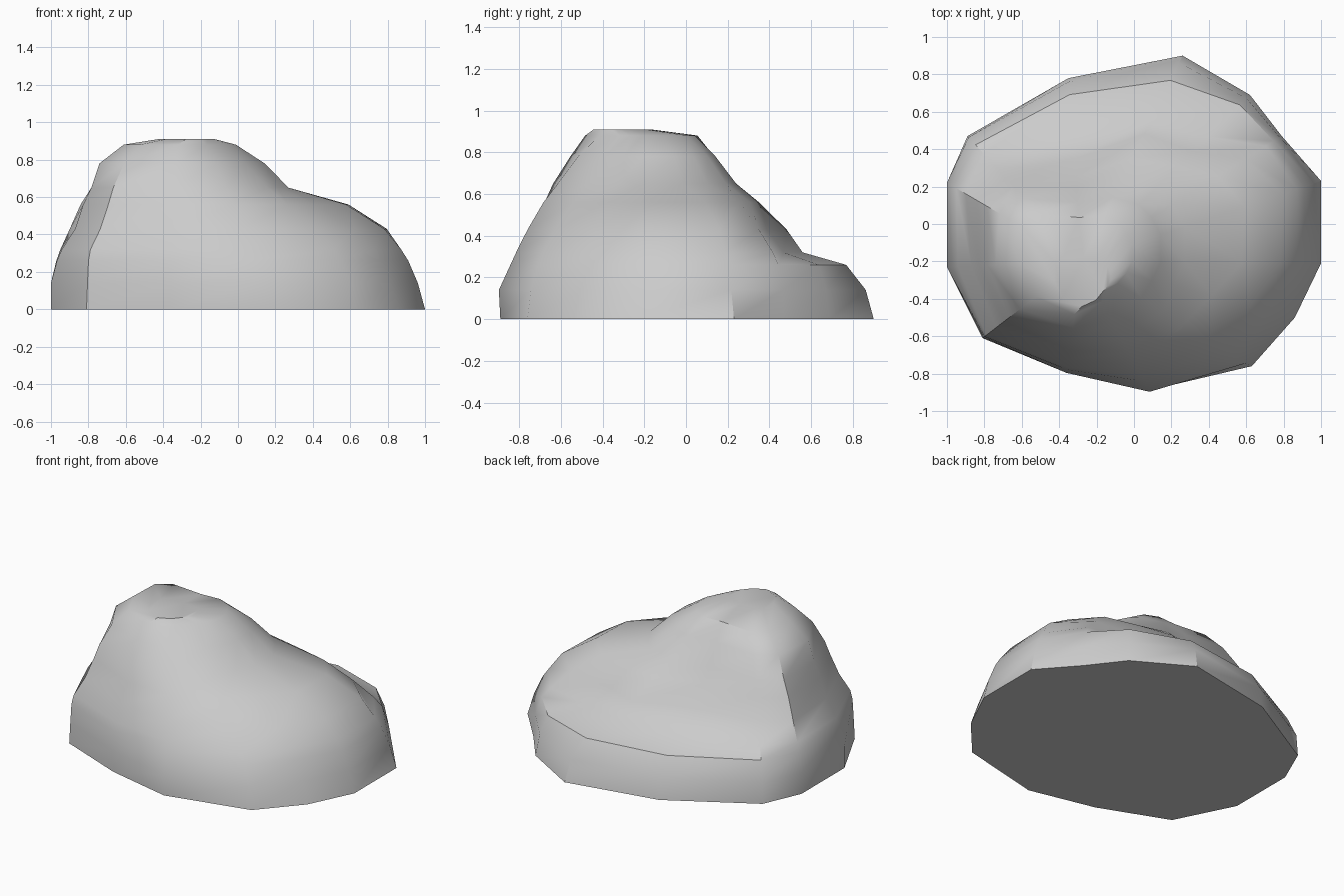
import bpy, bmesh, math

# Radial profiles: ground point x, y, then the share of the distance from
# the peak axis that the surface keeps at each height level
PEAK = (-0.28, -0.20)
LEVELS = (0.14, 0.26, 0.32, 0.43, 0.56, 0.65, 0.78, 0.88)
PROFILES = [
    (1.00, -0.21, .97, .93, .90, .83, .67, .43, .33, .21),
    (1.00, 0.23, .97, .93, .90, .84, .68, .43, .33, .21),
    (0.79, 0.47, .99, .96, .92, .82, .68, .45, .35, .22),
    (0.62, 0.69, .98, .94, .75, .66, .57, .44, .34, .23),
    (0.26, 0.90, .965, .88, .69, .62, .50, .40, .31, .22),
    (-0.35, 0.78, .98, .91, .66, .56, .46, .40, .32, .24),
    (-0.89, 0.47, .99, .93, .86, .73, .66, .60, .50, .38),
    (-1.00, 0.22, 1.0, .96, .93, .86, .78, .70, .61, .45),
    (-1.00, -0.23, 1.0, .955, .92, .82, .76, .70, .64, .46),
    (-0.81, -0.61, .99, .98, .96, .86, .78, .73, .62, .46),
    (-0.36, -0.79, 1.01, .98, .96, .89, .81, .74, .60, .48),
    (0.08, -0.89, 1.01, .93, .89, .81, .70, .60, .46, .31),
    (0.63, -0.76, .97, .91, .87, .76, .60, .48, .35, .21),
    (0.86, -0.50, .96, .91, .88, .79, .61, .43, .33, .21),
]

bm = bmesh.new()


def ring(z, shares, dx=0.0, dy=0.0):
    return [bm.verts.new((PEAK[0] + (p[0] - PEAK[0]) * s + dx,
                          PEAK[1] + (p[1] - PEAK[1]) * s + dy, z))
            for p, s in zip(PROFILES, shares)]


# Ground ring, contour rings and a small flat crown
rings = [ring(0, [1] * len(PROFILES))]
for i, z in enumerate(LEVELS):
    rings.append(ring(z, [p[2 + i] for p in PROFILES]))
rings.append(ring(0.91, [p[-1] * 0.5 for p in PROFILES], 0.02, -0.10))

# Skin between rings, flat underside and crown
for a, b in zip(rings, rings[1:]):
    for i in range(len(a)):
        j = (i + 1) % len(a)
        bm.faces.new((a[i], a[j], b[j], b[i]))
bm.faces.new(rings[0][::-1])
bm.faces.new(rings[-1])
bmesh.ops.recalc_face_normals(bm, faces=bm.faces)

mesh = bpy.data.meshes.new("boulder")
bm.to_mesh(mesh)
bm.free()
rock = bpy.data.objects.new("boulder", mesh)
bpy.context.collection.objects.link(rock)
bpy.context.view_layer.objects.active = rock
rock.select_set(True)
bpy.ops.object.shade_smooth_by_angle(angle=math.radians(38))
